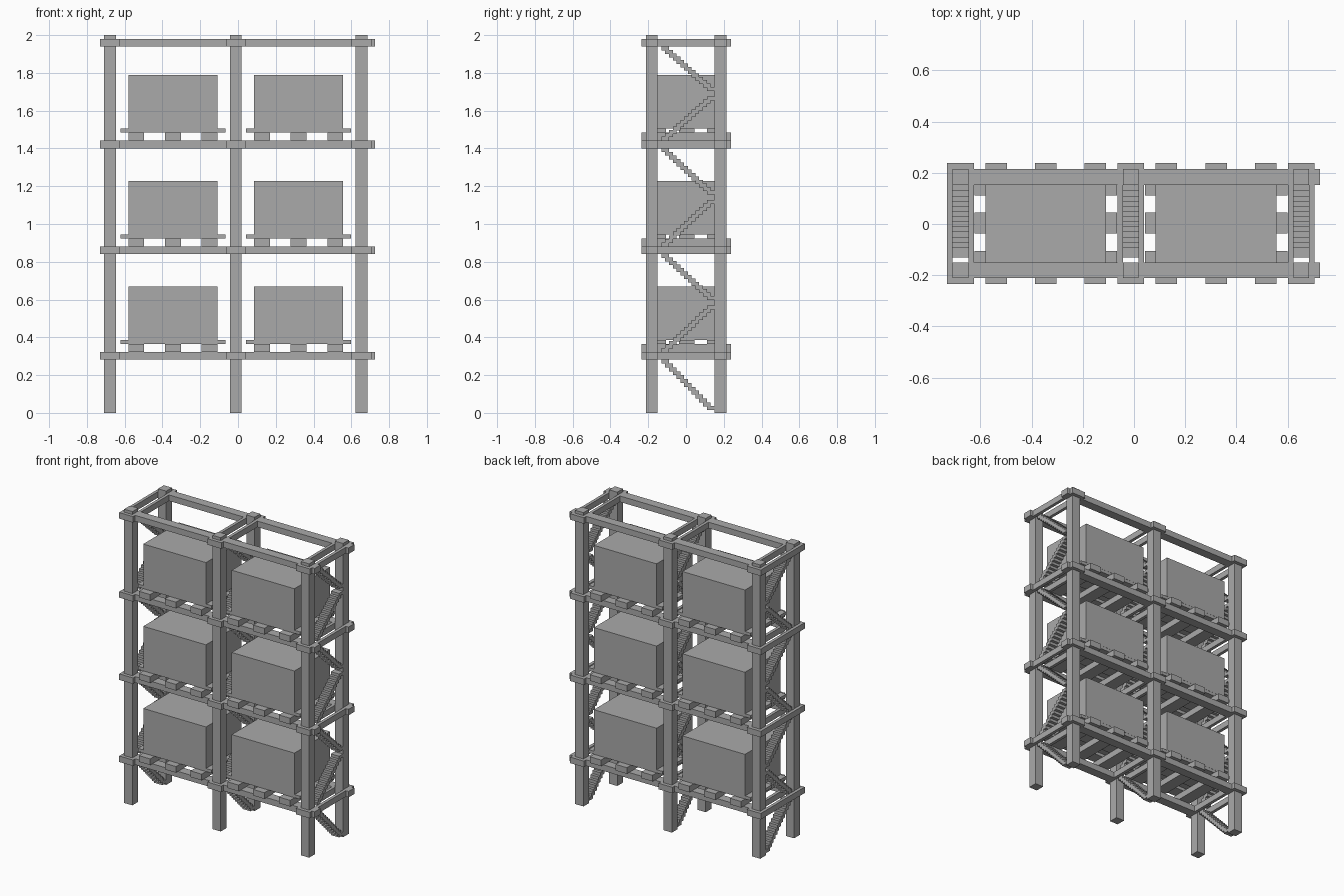
import bpy
import bmesh
from mathutils import Matrix, Vector

cube = bpy.data.objects.get("Cube")
if cube:
    bpy.data.objects.remove(cube, do_unlink=True)

GREY = (0.4, 0.4, 0.4, 1.0)
grey = bpy.data.materials.new("plain_grey")
grey.use_nodes = True
grey.diffuse_color = GREY
grey.node_tree.nodes["Principled BSDF"].inputs["Base Color"].default_value = GREY


def build(name, boxes):
    """Make one object out of axis-aligned boxes given as (x, y, z) ranges."""
    bm = bmesh.new()
    for ranges in boxes:
        centre = Vector([(a + b) / 2 for a, b in ranges])
        size = Vector([b - a for a, b in ranges])
        bmesh.ops.create_cube(
            bm, size=1, matrix=Matrix.Translation(centre) @ Matrix.Diagonal(size).to_4x4())
    mesh = bpy.data.meshes.new(name)
    bm.to_mesh(mesh)
    bm.free()
    mesh.materials.append(grey)
    obj = bpy.data.objects.new(name, mesh)
    bpy.context.collection.objects.link(obj)


def around(c, half):
    return (c - half, c + half)


FRAMES = {"right": -0.678, "middle": -0.0125, "left": 0.6535}
LEVELS = [0.282, 0.841, 1.401, 1.939]   # underside of each beam level
BEAM = 0.041                            # beam height
FRONT, BACK = (-0.212, -0.150), (0.152, 0.214)
DEPTH = (-0.235, 0.238)
T = 0.021                               # thin bar thickness
HALF_POST, HALF_COLLAR = 0.031, 0.052


def stair_brace(x, z_front, z_back, steps=13):
    """Stepped diagonal from the front post to the back post."""
    for i in range(steps):
        t = i / (steps - 1)
        y = -0.13 + 0.24 * t
        z = z_front + (z_back - z_front) * t
        yield (around(x, HALF_POST), (y, y + 0.04), around(z, T / 2))


for side, x in FRAMES.items():
    # Upright posts
    build(side + "_front_post", [(around(x, HALF_POST), FRONT, (0, 2))])
    build(side + "_back_post", [(around(x, HALF_POST), BACK, (0, 2))])

    # Thin frames that wrap the posts at each level
    collars = []
    for z in LEVELS:
        zr = (z, z + BEAM)
        for s in (-1, 1):
            collars.append((around(x + s * (HALF_COLLAR - T / 2), T / 2), DEPTH, zr))
        collars.append((around(x, HALF_COLLAR), (DEPTH[0], FRONT[0]), zr))
        collars.append((around(x, HALF_COLLAR), (BACK[1], DEPTH[1]), zr))
    build(side + "_cross_beams", collars)

    # Stepped diagonal braces
    braces = list(stair_brace(x, LEVELS[0] - T / 2, 0.025))
    for low, high in zip(LEVELS, LEVELS[1:]):
        bottom, top = low + BEAM + T / 2, high - T / 2
        middle = (bottom + top) / 2
        braces += stair_brace(x, bottom, middle - 0.025)
        braces += stair_brace(x, top, middle + 0.025)
    build(side + "_braces", braces)

# Long rails
for name, y in (("front_rails", FRONT), ("back_rails", BACK)):
    build(name, [((-0.73, 0.726), y, (z, z + BEAM)) for z in LEVELS])

# Pallets with one crate each
for level, z in enumerate(LEVELS[:3], 1):
    for side, x in (("right", -0.345), ("left", 0.321)):
        base = z + BEAM
        deck = base + 0.042
        name = side + "_level_" + str(level)
        build(name + "_pallet_runners",
              [(around(x + dx, 0.042), DEPTH, (base, deck)) for dx in (-0.194, 0, 0.194)])
        build(name + "_pallet_slats",
              [(around(x, 0.278), around(0.003 + dy, 0.041), (deck, deck + T))
               for dy in (-0.15, 0, 0.15)])
        build(name + "_crate",
              [(around(x, 0.236), around(0.003, 0.192), (deck + T, base + 0.346))])
